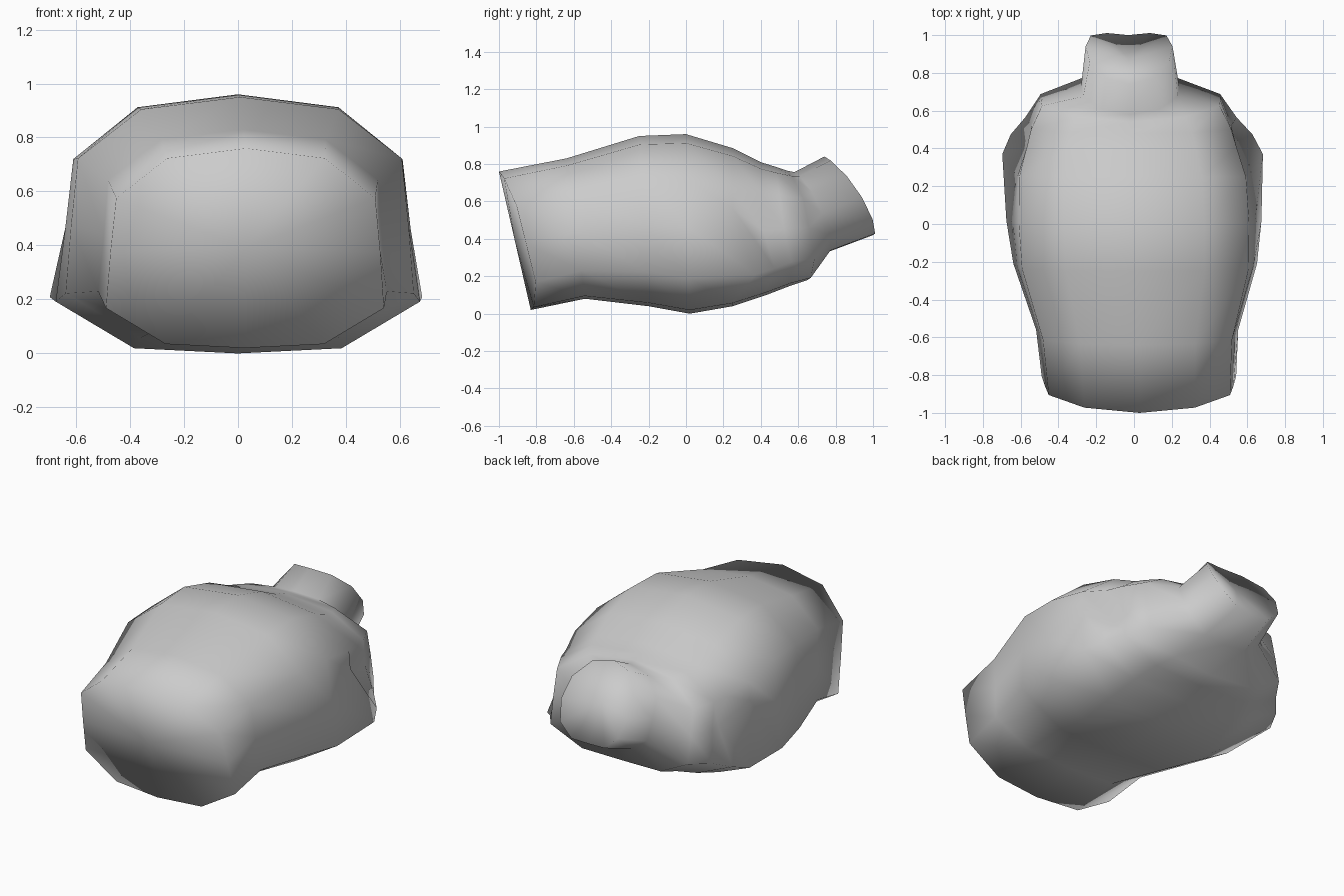
import bpy
import bmesh

# Remove the default cube
if "Cube" in bpy.data.objects:
    bpy.data.objects.remove(bpy.data.objects["Cube"], do_unlink=True)


def make_material(name, colour):
    material = bpy.data.materials.new(name)
    material.use_nodes = True
    material.diffuse_color = colour
    shader = material.node_tree.nodes["Principled BSDF"]
    shader.inputs["Base Color"].default_value = colour
    return material


def section(top, bottom, upper, middle, lower, bow=0.0, rise=0.48, reach=0.0):
    """One closed torso section; top and bottom are (y, z) on the centre line.

    bow moves the sides back, rise is the height of the middle points and
    reach moves only the lower side points back.
    """
    half = [
        (upper * 0.61, 0.95, 0),
        (upper, 0.75, 0),
        (middle, rise, 0),
        (lower, 0.2, reach),
        (lower * 0.57, 0.02, 0),
    ]
    mirrored = [(-x, t, shift) for x, t, shift in reversed(half)]
    points = []
    for x, t, shift in [(0, 1, 0)] + half + [(0, 0, 0)] + mirrored:
        y = bottom[0] + (top[0] - bottom[0]) * t
        z = bottom[1] + (top[1] - bottom[1]) * t
        # The body leans slightly off its centre line along its length
        points.append((x - 0.03 * y, y + shift + bow * (x / lower) ** 2, z))
    return points


def loft(name, sections, material):
    """Skin the sections in order and close both ends with a fan."""
    bm = bmesh.new()
    rings = [[bm.verts.new(p) for p in points] for points in sections]
    count = len(rings[0])
    for first, second in zip(rings, rings[1:]):
        for i in range(count):
            j = (i + 1) % count
            bm.faces.new((first[i], first[j], second[j], second[i]))
    for ring in (rings[0], rings[-1]):
        centre = bm.verts.new((ring[0].co + ring[count // 2].co) / 2)
        for i in range(count):
            bm.faces.new((ring[i], ring[(i + 1) % count], centre))
    bmesh.ops.recalc_face_normals(bm, faces=bm.faces)
    for face in bm.faces:
        face.smooth = True
    mesh = bpy.data.meshes.new(name)
    bm.to_mesh(mesh)
    bm.free()
    mesh.materials.append(material)
    obj = bpy.data.objects.new(name, mesh)
    bpy.context.collection.objects.link(obj)
    return obj


# Hips, waist and chest
trunk = [
    section((-1.0, 0.76), (-0.83, 0.02), 0.48, 0.5, 0.515, bow=0.06),
    section((-0.64, 0.83), (-0.54, 0.08), 0.5, 0.515, 0.535),
    section((-0.25, 0.95), (-0.2, 0.04), 0.6, 0.625, 0.645),
    section((0.0, 0.96), (0.02, 0.0), 0.61, 0.64, 0.675),
]

# Shoulders, with a folded hollow where each arm would join
shoulders = [
    section((0.25, 0.885), (0.25, 0.04), 0.6, 0.61, 0.69, rise=0.62, reach=0.12),
    section((0.4, 0.81), (0.43, 0.1), 0.555, 0.5, 0.64, reach=0.05),
    section((0.48, 0.785), (0.56, 0.15), 0.53, 0.53, 0.56, reach=0.02),
    section((0.54, 0.765), (0.65, 0.18), 0.47, 0.475, 0.475, bow=0.06),
]

# Neck stump with a rounded end
neck = [
    section((0.58, 0.757), (0.76, 0.33), 0.25, 0.26, 0.25, bow=0.05),
    section((0.74, 0.84), (1.0, 0.42), 0.21, 0.23, 0.2, bow=0.05),
]

loft("torso", trunk + shoulders + neck, make_material("mid grey", (0.6, 0.6, 0.6, 1)))
